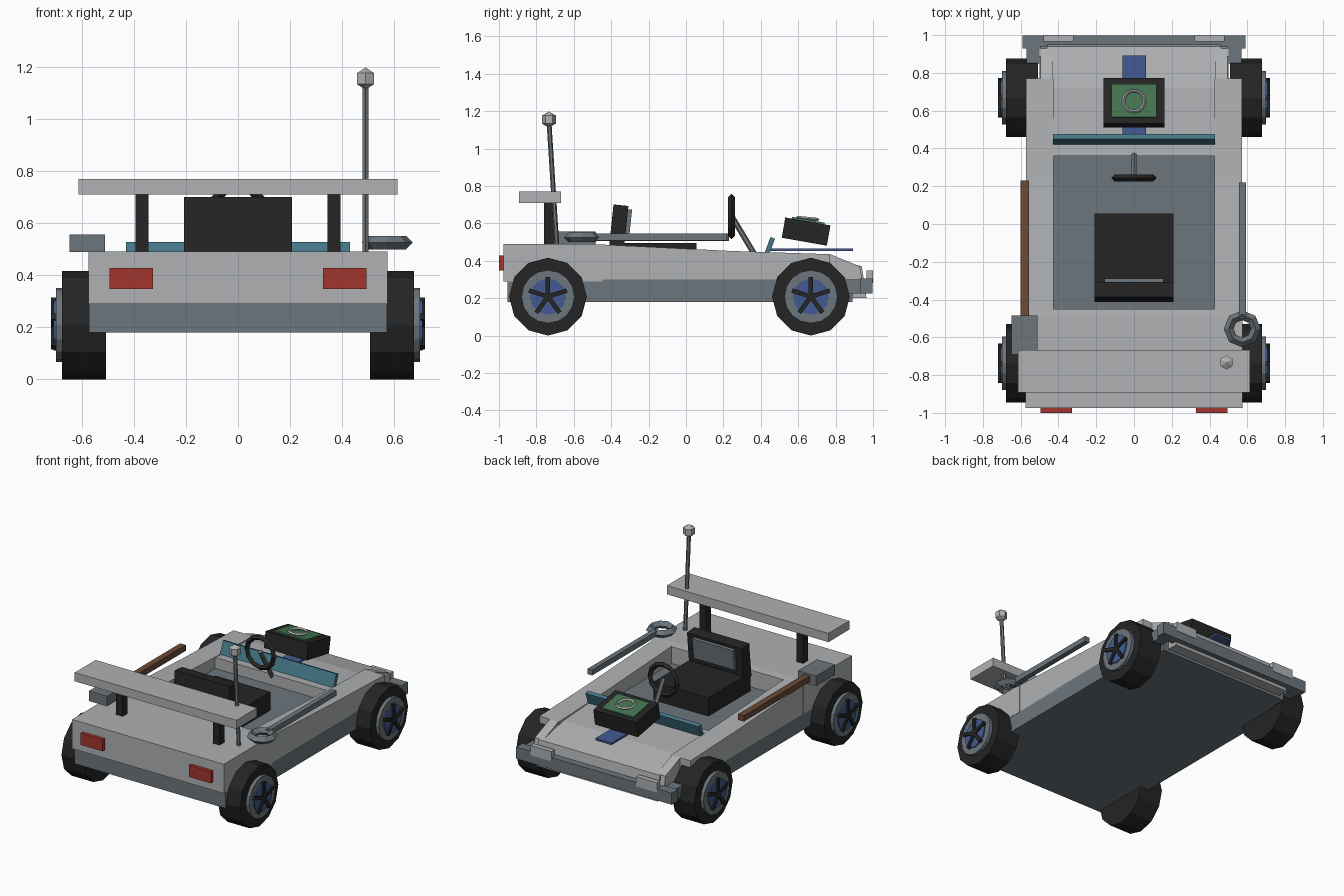
import bpy, bmesh, math
from mathutils import Matrix, Vector

if "Cube" in bpy.data.objects:
    bpy.data.objects.remove(bpy.data.objects["Cube"])

def mat(name, r, g, b):
    m = bpy.data.materials.new(name)
    m.diffuse_color = (r, g, b, 1)
    m.use_nodes = True
    m.node_tree.nodes["Principled BSDF"].inputs["Base Color"].default_value = m.diffuse_color
    return m

LIGHT = mat("light grey", .43, .44, .45)
STEEL = mat("steel grey", .15, .18, .205)
BLACK = mat("black", .018, .018, .018)
RED = mat("red", .36, .035, .027)
BROWN = mat("brown", .145, .07, .038)
TEAL = mat("teal", .06, .185, .25)
BLUE = mat("blue", .055, .105, .29)
GREEN = mat("green", .06, .18, .08)

def finish(name, bm, material):
    bmesh.ops.recalc_face_normals(bm, faces=bm.faces)
    me = bpy.data.meshes.new(name)
    bm.to_mesh(me)
    bm.free()
    me.materials.append(material)
    ob = bpy.data.objects.new(name, me)
    bpy.context.collection.objects.link(ob)
    return ob

def box(name, x0, x1, y0, y1, z0, z1, m):
    return prism(name, [(y0, z0), (y1, z0), (y1, z1), (y0, z1)], x0, x1, m)

def tilted_box(name, centre, size, tilt, m):
    bm = bmesh.new()
    M = (Matrix.Translation(centre) @ Matrix.Rotation(math.radians(tilt), 4, 'X')
         @ Matrix.Diagonal((*size, 1)))
    bmesh.ops.create_cube(bm, size=1, matrix=M)
    return finish(name, bm, m)

def prism(name, profile, x0, x1, m):
    # side profile (y, z) extruded along x
    bm = bmesh.new()
    a = [bm.verts.new((x0, y, z)) for y, z in profile]
    b = [bm.verts.new((x1, y, z)) for y, z in profile]
    n = len(a)
    bm.faces.new(a)
    bm.faces.new(b[::-1])
    for i in range(n):
        j = (i + 1) % n
        bm.faces.new((a[i], b[i], b[j], a[j]))
    return finish(name, bm, m)

def rod(name, p, q, r, m, sides=6, turn=0):
    p, q = Vector(p), Vector(q)
    d = q - p
    M = (Matrix.Translation((p + q) / 2) @ d.to_track_quat('Z', 'Y').to_matrix().to_4x4()
         @ Matrix.Rotation(turn, 4, 'Z'))
    bm = bmesh.new()
    bmesh.ops.create_cone(bm, cap_ends=True, segments=sides, radius1=r, radius2=r,
                          depth=d.length, matrix=M)
    return finish(name, bm, m)

def ring(name, centre, R, r, m, n=12, k=4, tilt=0):
    bm = bmesh.new()
    M = Matrix.Translation(centre) @ Matrix.Rotation(math.radians(tilt), 4, 'X')
    v = []
    for i in range(n):
        a = 2 * math.pi * i / n
        for j in range(k):
            b = 2 * math.pi * j / k
            c = R + r * math.cos(b)
            v.append(bm.verts.new(M @ Vector((c * math.cos(a), c * math.sin(a), r * math.sin(b)))))
    for i in range(n):
        for j in range(k):
            i2, j2 = (i + 1) % n, (j + 1) % k
            bm.faces.new((v[i * k + j], v[i2 * k + j], v[i2 * k + j2], v[i * k + j2]))
    return finish(name, bm, m)

# body: dark sill, rear deck, hood, cockpit floor
box("lower_body", -.573, .573, -.955, .77, .18, .30, STEEL)
box("lower_nose", -.50, .50, .77, .89, .18, .30, STEEL)
prism("rear_deck", [(-.975, .29), (-.45, .29), (-.45, .485), (-.5, .49), (-.975, .49)], -.575, .575, LIGHT)
prism("hood", [(.36, .29), (.88, .29), (.88, .20), (.965, .20), (.94, .37), (.72, .425), (.36, .445)],
      -.46, .46, LIGHT)
box("cockpit_floor", -.43, .43, -.46, .37, .29, .37, STEEL)
for s, side in ((-1, "left"), (1, "right")):
    # raised side rails with sloping front fenders
    prism(side + "_rail", [(-.46, .29), (.77, .29), (.77, .435), (.25, .452), (-.46, .487)],
          s * .425, s * .573, LIGHT)
    prism(side + "_fender_nose", [(.77, .29), (.9, .25), (.95, .25), (.93, .37), (.77, .435)],
          s * .43, s * .495, LIGHT)
    box(side + "_bumper_bracket", s * .50, s * .57, .85, .94, .225, .30, STEEL)
    box(side + "_headlight", s * .32, s * .48, .965, 1.0, .28, .347, LIGHT)
    box(side + "_taillight", s * .327, s * .494, -1.0, -.97, .347, .427, RED)
    box(side + "_spoiler_post", s * .343, s * .393, -.76, -.706, .48, .72, BLACK)
box("front_bumper", -.59, .59, .93, .997, .225, .305, STEEL)
box("spoiler", -.613, .613, -.893, -.668, .71, .77, LIGHT)

# wheels: tyre, rim, blue hub and five spokes
for s, side in ((-1, "left"), (1, "right")):
    for y, end in ((-.738, "rear"), (.668, "front")):
        n = side + "_" + end
        z = .208
        def disc(part, x0, x1, r, m, sides):
            rod(n + part, (s * x0, y, z), (s * x1, y, z), r, m, sides)
        disc("_tyre", .508, .677, .208, BLACK, 12)
        disc("_rim", .60, .70, .142, STEEL, 16)
        disc("_hub", .65, .708, .097, BLUE, 12)
        bm = bmesh.new()
        for i in range(5):
            M = (Matrix.Translation((s * .70, y, z)) @ Matrix.Rotation(2 * math.pi * i / 5, 4, 'X')
                 @ Matrix.Translation((0, 0, .053)) @ Matrix.Diagonal((.038, .024, .106, 1)))
            bmesh.ops.create_cube(bm, size=1, matrix=M)
        finish(n + "_spokes", bm, BLACK)

# seat
box("seat_cushion", -.208, .208, -.40, .055, .36, .495, BLACK)
tilted_box("seat_back", (0, -.36, .58), (.416, .08, .235), -6, BLACK)
tilted_box("seat_back_pad", (0, -.308, .605), (.31, .025, .14), -6, STEEL)

# steering
ring("steering_wheel", (0, .243, .637), .103, .018, BLACK, 12, 4, 90)
rod("steering_column", (0, .24, .645), (0, .375, .42), .015, STEEL)

# windscreen strip and hood stripe
tilted_box("windscreen", (0, .448, .48), (.86, .026, .09), -20, TEAL)
box("hood_stripe", -.06, .063, .44, .892, .452, .466, BLUE)

# hood instrument box with green screen and ring
tilted_box("instrument_box", (0, .642, .556), (.325, .245, .11), -10, BLACK)
tilted_box("instrument_screen", (0, .653, .612), (.24, .178, .014), -10, GREEN)
ring("instrument_ring", (0, .65, .626), .056, .009, LIGHT, 14, 4, -6)

# aerial
rod("aerial_pole", (.49, -.69, .47), (.49, -.733, 1.15), .013, STEEL)
bm = bmesh.new()
bmesh.ops.create_uvsphere(bm, u_segments=6, v_segments=3, radius=.043,
                          matrix=Matrix.Translation((.49, -.733, 1.155)))
finish("aerial_ball", bm, LIGHT)

# shovel on the left, ring spanner on the right
box("shovel_handle", -.60, -.557, -.50, .23, .505, .545, BROWN)
box("shovel_blade", -.648, -.51, -.69, -.485, .488, .557, STEEL)
box("spanner_shaft", .557, .592, -.50, .22, .508, .545, STEEL)
ring("spanner_ring", (.573, -.555, .525), .072, .026, STEEL, 8, 4)
